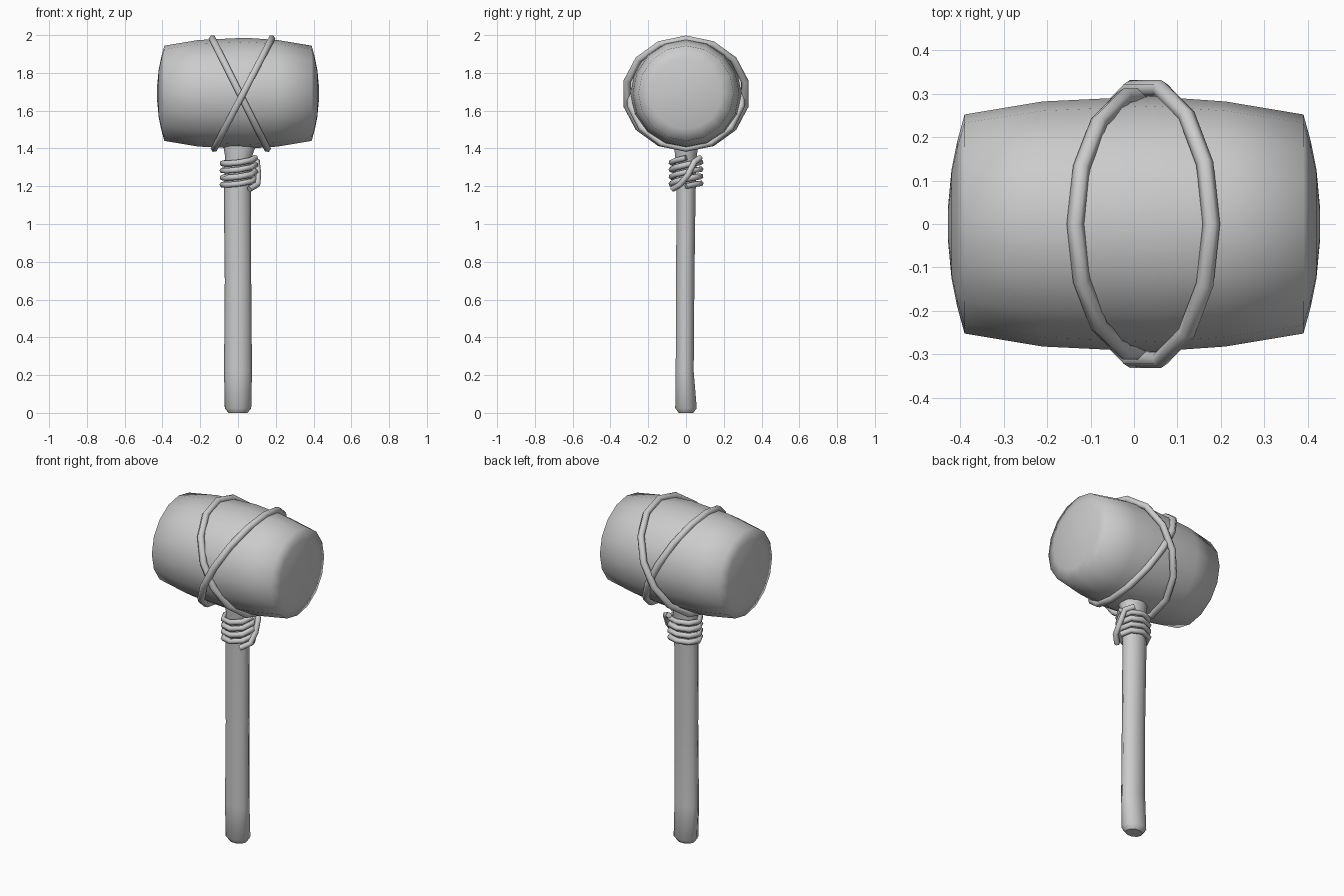
import bpy, bmesh
from math import sin, cos, pi, radians
from mathutils import Vector

if "Cube" in bpy.data.objects:
    bpy.data.objects.remove(bpy.data.objects["Cube"])


def loft(name, rings, angle):
    """Skin a list of equal-sized vertex rings and cap both ends."""
    bm = bmesh.new()
    loops = [[bm.verts.new(p) for p in ring] for ring in rings]
    n = len(loops[0])
    for a, b in zip(loops, loops[1:]):
        for i in range(n):
            j = (i + 1) % n
            bm.faces.new((a[i], a[j], b[j], b[i]))
    bm.faces.new(loops[0][::-1])
    bm.faces.new(loops[-1])
    bmesh.ops.recalc_face_normals(bm, faces=bm.faces)
    mesh = bpy.data.meshes.new(name)
    bm.to_mesh(mesh)
    bm.free()
    ob = bpy.data.objects.new(name, mesh)
    bpy.context.collection.objects.link(ob)
    smooth(ob, angle)
    return ob


def smooth(ob, angle):
    bpy.ops.object.select_all(action='DESELECT')
    ob.select_set(True)
    bpy.context.view_layer.objects.active = ob
    bpy.ops.object.shade_smooth_by_angle(angle=radians(angle))


def rope(name, pts, radius, closed=False):
    """Low-sided tube along a polyline, turned into a mesh."""
    cu = bpy.data.curves.new(name, 'CURVE')
    cu.dimensions = '3D'
    cu.bevel_depth = radius
    cu.bevel_resolution = 1
    cu.use_fill_caps = not closed
    sp = cu.splines.new('POLY')
    sp.points.add(len(pts) - 1)
    for p, co in zip(sp.points, pts):
        p.co = (*co, 1)
    sp.use_cyclic_u = closed
    ob = bpy.data.objects.new(name, cu)
    bpy.context.collection.objects.link(ob)
    bpy.ops.object.select_all(action='DESELECT')
    ob.select_set(True)
    bpy.context.view_layer.objects.active = ob
    bpy.ops.object.convert(target='MESH')
    smooth(bpy.context.object, 70)


# barrel-shaped head, lathed around x with domed striking faces
half = [(0.428, 0.04), (0.42, 0.125), (0.407, 0.19), (0.39, 0.252), (0.21, 0.282)]
profile = [(-x, r) for x, r in half] + [(0.04, 0.294)] + half[::-1]
SIDES = 16
loft("head", [[(x, r * cos(2 * pi * i / SIDES), 1.692 + r * sin(2 * pi * i / SIDES))
               for i in range(SIDES)] for x, r in profile], 80)

# handle: (z, centre x, centre y, half width x, half depth y)
sections = [(0.0, 0, 0, 0.05, 0.04), (0.025, 0, 0.0, 0.07, 0.06),
            (0.22, 0, -0.007, 0.074, 0.05), (0.7, 0, -0.004, 0.07, 0.051),
            (1.15, -0.003, 0, 0.072, 0.053), (1.36, 0.003, 0, 0.072, 0.06),
            (1.43, 0.01, 0, 0.09, 0.07), (1.55, 0.01, 0, 0.09, 0.07)]
loft("handle", [[(cx + w * cos(2 * pi * i / 10), cy + d * sin(2 * pi * i / 10), z)
                 for i in range(10)] for z, cx, cy, w, d in sections], 50)


# two crossed ropes tilted around the head
def head_rope(name, x_top, x_bottom, ry):
    pts = []
    for i in range(14):
        a = 2 * pi * i / 14
        s = cos(a)
        x = (x_top + x_bottom) / 2 + s * (x_top - x_bottom) / 2
        pts.append((x, ry * sin(a), 1.69 + 0.29 * s))
    rope(name, pts, 0.02, True)


head_rope("head_rope_a", -0.135, 0.155, 0.3)
head_rope("head_rope_b", 0.178, -0.125, 0.32)

# rope wound around the neck of the handle
turns, per = 4, 8
coil = []
for i in range(turns * per + 1):
    a = 2 * pi * i / per
    coil.append((0.005 + 0.087 * cos(a), 0.077 * sin(a),
                 1.195 + 0.15 * i / (turns * per) + 0.012 * sin(a + 0.5)))
rope("neck_coil", coil, 0.016)

# loose end crossing the coil on the right side
rope("neck_tie", [(0.06, 0.075, 1.35), (0.102, 0.045, 1.33), (0.108, 0.01, 1.26),
                  (0.104, -0.03, 1.21), (0.06, -0.07, 1.185)], 0.016)
